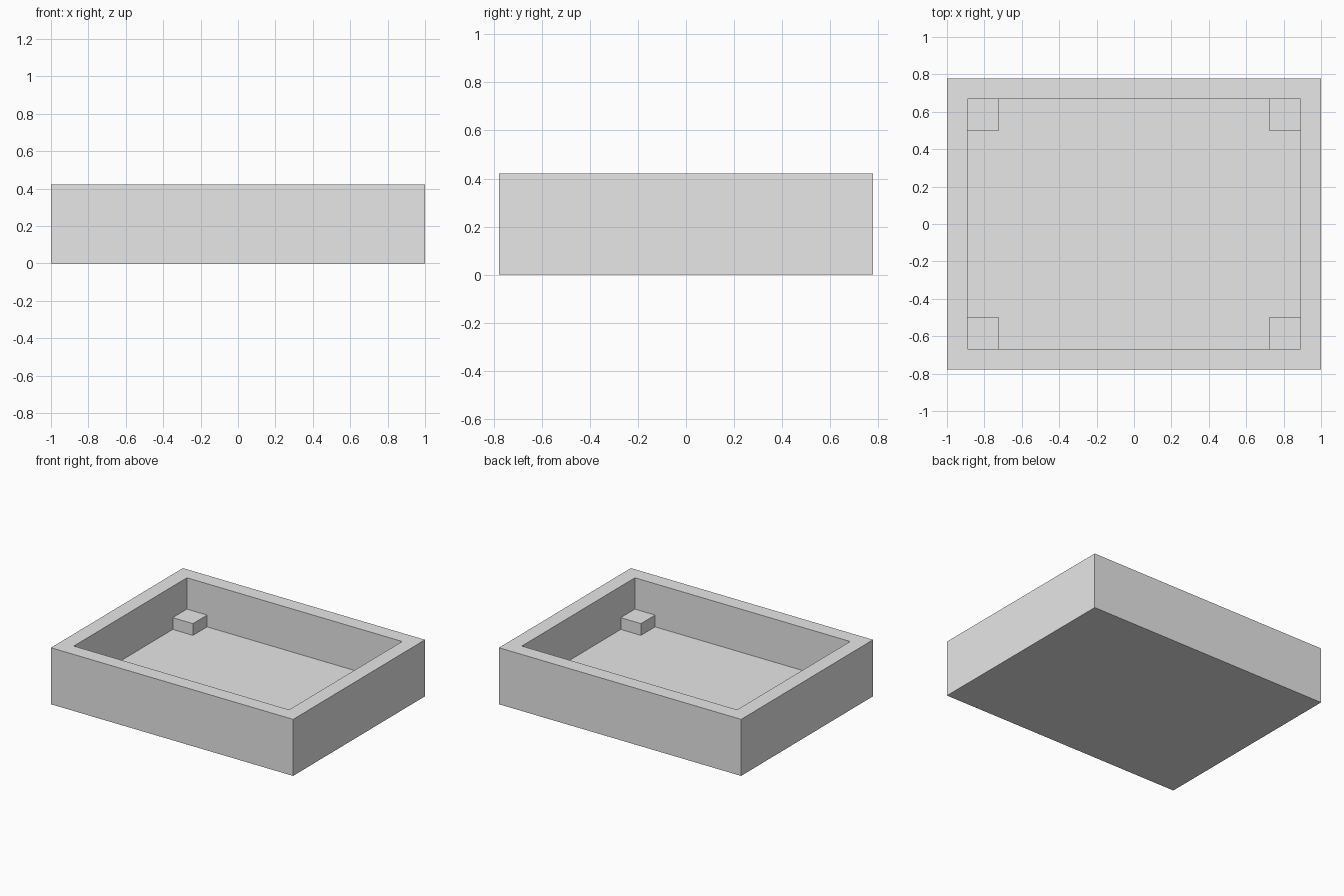
import bpy
import bmesh
from mathutils import Matrix, Vector

cube = bpy.data.objects.get("Cube")
if cube:
    bpy.data.objects.remove(cube, do_unlink=True)

WIDTH, DEPTH, HEIGHT = 2.0, 1.556, 0.422
WALL, FLOOR = 0.111, 0.10
BLOCK, BLOCK_HEIGHT = 0.167, 0.088

# Plain light grey for every part
grey = bpy.data.materials.new("light_grey")
grey.use_nodes = True
grey.diffuse_color = (0.8, 0.8, 0.8, 1)
grey.node_tree.nodes["Principled BSDF"].inputs["Base Color"].default_value = (0.8, 0.8, 0.8, 1)


def box(bm, size, base_centre):
    """Add a box whose underside is centred on base_centre."""
    centre = Vector(base_centre) + Vector((0, 0, size[2] / 2))
    matrix = Matrix.Translation(centre) @ Matrix.Diagonal((*size, 1))
    bmesh.ops.create_cube(bm, size=1, matrix=matrix)


def finish(bm, name):
    mesh = bpy.data.meshes.new(name)
    bmesh.ops.recalc_face_normals(bm, faces=bm.faces)
    bm.to_mesh(mesh)
    bm.free()
    mesh.materials.append(grey)
    obj = bpy.data.objects.new(name, mesh)
    bpy.context.collection.objects.link(obj)


# Open tray: the top face is inset for the rim, then pushed down to the floor
bm = bmesh.new()
box(bm, (WIDTH, DEPTH, HEIGHT), (0, 0, 0))
bm.normal_update()
top = max(bm.faces, key=lambda f: f.calc_center_median().z)
bmesh.ops.inset_region(bm, faces=[top], thickness=WALL, use_even_offset=True)
well = bmesh.ops.extrude_discrete_faces(bm, faces=[top])["faces"][0]
for vert in well.verts:
    vert.co.z = FLOOR
finish(bm, "tray")

# Square support block in each inner corner
x = WIDTH / 2 - WALL - BLOCK / 2
y = DEPTH / 2 - WALL - BLOCK / 2
for side, sx in (("left", 1), ("right", -1)):
    for end, sy in (("front", -1), ("back", 1)):
        bm = bmesh.new()
        box(bm, (BLOCK, BLOCK, BLOCK_HEIGHT), (sx * x, sy * y, FLOOR))
        finish(bm, f"{end}_{side}_corner_block")
